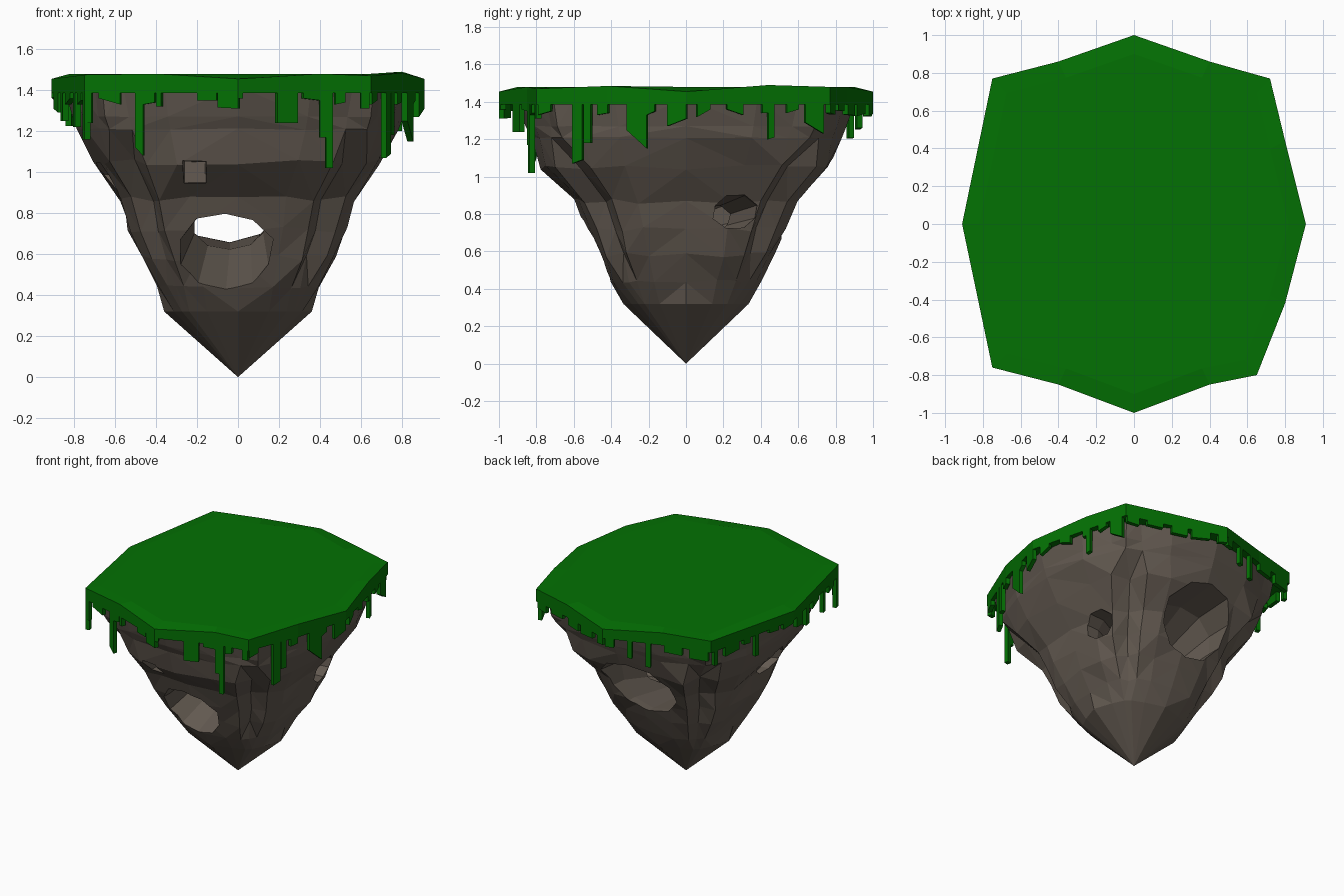
import bpy, bmesh, math, random
from mathutils import Vector

if "Cube" in bpy.data.objects:
    bpy.data.objects.remove(bpy.data.objects["Cube"])

random.seed(4)


def material(name, rgb):
    m = bpy.data.materials.new(name)
    m.diffuse_color = (*rgb, 1)
    m.use_nodes = True
    m.node_tree.nodes["Principled BSDF"].inputs["Base Color"].default_value = m.diffuse_color
    return m


def finish(bm, name, mat=None):
    bmesh.ops.recalc_face_normals(bm, faces=bm.faces)
    me = bpy.data.meshes.new(name)
    bm.to_mesh(me)
    bm.free()
    ob = bpy.data.objects.new(name, me)
    bpy.context.collection.objects.link(ob)
    if mat:
        me.materials.append(mat)
    return ob


def loft(bm, rings, tip=None):
    """Closed skin through equal-length rings, ending in a cap or a point."""
    rows = [[bm.verts.new(p) for p in r] for r in rings]
    n = len(rows[0])
    for a, b in zip(rows, rows[1:]):
        for i in range(n):
            bm.faces.new((a[i], a[(i + 1) % n], b[(i + 1) % n], b[i]))
    bm.faces.new(rows[0])
    if tip is None:
        bm.faces.new(rows[-1])
    else:
        t = bm.verts.new(tip)
        for i in range(n):
            bm.faces.new((rows[-1][i], rows[-1][(i + 1) % n], t))


rock_mat = material("rock", (0.125, 0.102, 0.082))
grass_mat = material("grass", (0.001, 0.165, 0.001))


# Rock body: squarish rings with a groove down every corner
def rock_ring(z, X, Y, side, shoulder, groove, jit):
    quad = [(1, 0), (side, 0.42), (shoulder, 0.66), (groove, groove),
            (0.66, shoulder), (0.42, side)]
    pts = quad + [(0, 1)] + [(-x, y) for x, y in reversed(quad)]
    pts += [(x, -y) for x, y in reversed(pts[1:-1])]
    out = []
    for x, y in pts:
        k = 1 + random.uniform(-jit, jit)
        out.append((x * X * k, y * Y * k, z + random.uniform(-jit, jit) * 0.5))
    return out


levels = [  # z, half x, half y, side, shoulder, groove, jitter
    (1.42, 0.85, 0.91, 0.93, 0.82, 0.78, 0),
    (1.27, 0.81, 0.86, 0.94, 0.84, 0.80, 0.005),
    (1.21, 0.79, 0.83, 0.95, 0.86, 0.79, 0.01),
    (1.05, 0.69, 0.76, 0.97, 0.90, 0.72, 0.03),
    (0.87, 0.57, 0.60, 0.98, 0.92, 0.71, 0.03),
    (0.72, 0.53, 0.53, 0.98, 0.92, 0.72, 0.03),
    (0.58, 0.47, 0.47, 0.97, 0.90, 0.73, 0.03),
    (0.44, 0.40, 0.40, 0.96, 0.86, 0.75, 0.02),
    (0.32, 0.36, 0.335, 0.87, 0.76, 0.71, 0),
]
bm = bmesh.new()
loft(bm, [rock_ring(*l) for l in levels], tip=(0, 0, 0))
bmesh.ops.triangulate(bm, faces=[f for f in bm.faces if len(f.verts) == 4])
rock = finish(bm, "rock_body", rock_mat)


# Cave cutters: irregular tubes along y or x
def cave(name, axis, rings, n=9):
    bm = bmesh.new()
    wob = [random.uniform(0.94, 1.06) for _ in range(n)]
    out = []
    for d, c, cz, rw, rz in rings:
        ring = []
        for i in range(n):
            a = math.tau * (i + 0.5) / n
            u = c + rw * wob[i] * math.cos(a)
            z = cz + rz * wob[i] * math.sin(a)
            ring.append((u, d, z) if axis == 'y' else (d, u, z))
        out.append(ring)
    loft(bm, out)
    ob = finish(bm, name, rock_mat)
    ob.hide_render = True
    return ob


cutters = [
    cave("main_cave_cutter", 'y', [
        (-0.90, -0.07, 0.60, 0.24, 0.20), (-0.42, -0.06, 0.61, 0.23, 0.20),
        (0.02, -0.04, 0.74, 0.18, 0.12), (0.45, -0.04, 0.87, 0.27, 0.22),
        (0.95, -0.04, 0.90, 0.30, 0.24)], 10),
    cave("right_cave_cutter", 'x', [
        (0.85, 0.28, 0.82, 0.13, 0.095), (0.45, 0.26, 0.81, 0.12, 0.09),
        (0.03, 0.08, 0.75, 0.09, 0.07)], 8),
    cave("left_cave_cutter", 'x', [
        (-0.95, -0.15, 0.97, 0.15, 0.11), (-0.55, -0.14, 0.94, 0.14, 0.10),
        (-0.36, -0.12, 0.91, 0.07, 0.05)], 8),
    cave("front_pocket_cutter", 'y', [
        (-0.90, -0.21, 1.00, 0.09, 0.08), (-0.60, -0.21, 1.00, 0.07, 0.07)], 4),
]
bpy.context.view_layer.objects.active = rock
for c in cutters:
    mod = rock.modifiers.new(c.name, 'BOOLEAN')
    mod.operation = 'DIFFERENCE'
    mod.solver = 'EXACT'
    mod.object = c
    bpy.ops.object.modifier_apply(modifier=mod.name)
for c in cutters:
    bpy.data.objects.remove(c)

# Grass plate: counter-clockwise outline with the rim height per corner
outline = [(0, -1, 1.455), (0.40, -0.85, 1.48), (0.65, -0.80, 1.47),
           (0.80, -0.42, 1.485), (0.91, 0, 1.455), (0.80, 0.44, 1.49),
           (0.72, 0.77, 1.48), (0.40, 0.86, 1.48), (0, 1, 1.455),
           (-0.40, 0.86, 1.48), (-0.75, 0.77, 1.475), (-0.91, 0, 1.455),
           (-0.75, -0.76, 1.475), (-0.40, -0.85, 1.48)]
bm = bmesh.new()
loft(bm, [[(x, y, 1.385) for x, y, z in outline], outline,
          [(x * 0.9, y * 0.9, 1.48) for x, y, z in outline]])
finish(bm, "grass_top", grass_mat)

# Hanging grass: thin slabs along the rim (start, end, left bottom, right bottom)
bm = bmesh.new()


def drip(a, b, t0, t1, z0, z1):
    a, b = Vector(a[:2]), Vector(b[:2])
    d = (b - a).normalized()
    inward = Vector((-d.y, d.x)) * 0.03
    p, q = a.lerp(b, t0), a.lerp(b, t1)
    prof = [(p, 1.40), (q, 1.40), (q, z1), (p, z0)]
    loft(bm, [[(v.x, v.y, z) for v, z in prof],
              [(v.x + inward.x, v.y + inward.y, z) for v, z in prof]])


drips = {
    0: [(0, 0.06, 1.36, 1.36), (0.48, 0.73, 1.24, 1.24), (0.80, 1, 1.36, 1.35)],
    1: [(0, 0.12, 1.17, 1.17), (0.12, 0.25, 1.02, 1.02), (0.3, 0.5, 1.33, 1.34),
        (0.8, 0.97, 1.31, 1.31)],
    2: [(0.02, 0.2, 1.33, 1.35), (0.50, 0.64, 1.07, 1.09), (0.66, 0.76, 1.18, 1.18),
        (0.85, 1, 1.33, 1.34)],
    3: [(0.24, 0.5, 1.25, 1.15), (0.5, 0.6, 1.33, 1.35), (0.76, 1, 1.27, 1.31)],
    4: [(0.14, 0.3, 1.32, 1.36), (0.5, 0.7, 1.36, 1.33), (0.93, 1, 1.34, 1.34)],
    5: [(0, 0.10, 1.20, 1.21), (0.3, 0.5, 1.34, 1.36), (0.6, 0.9, 1.29, 1.23)],
    12: [(0.02, 0.10, 1.24, 1.24), (0.2, 0.5, 1.36, 1.33), (0.71, 0.82, 1.12, 1.08),
         (0.82, 0.98, 1.33, 1.34)],
    13: [(0, 0.06, 1.32, 1.32), (0.5, 0.74, 1.35, 1.35), (0.75, 1, 1.315, 1.31)],
    11: [(0.06, 0.20, 1.31, 1.29), (0.28, 0.34, 1.25, 1.25), (0.42, 0.56, 1.33, 1.36),
         (0.66, 0.71, 1.22, 1.22), (0.78, 0.9, 1.33, 1.35), (0.95, 1, 1.16, 1.16)],
}
n = len(outline)
for i in range(n):
    a, b = outline[i], outline[(i + 1) % n]
    if i in drips:
        items = drips[i]
    else:  # back and left rim: similar fringe
        items, t = [], 0.04
        length = (Vector(b) - Vector(a)).length
        while t < 0.95:
            long = random.random() < 0.25
            w = (0.035 if long else random.uniform(0.06, 0.14)) / length
            z = random.uniform(1.20, 1.28) if long else random.uniform(1.31, 1.36)
            items.append((t, min(t + w, 1), z, z + random.uniform(-0.01, 0.02)))
            t += w + random.uniform(0.03, 0.10) / length
    for it in items:
        drip(a, b, *it)
finish(bm, "hanging_grass", grass_mat)
